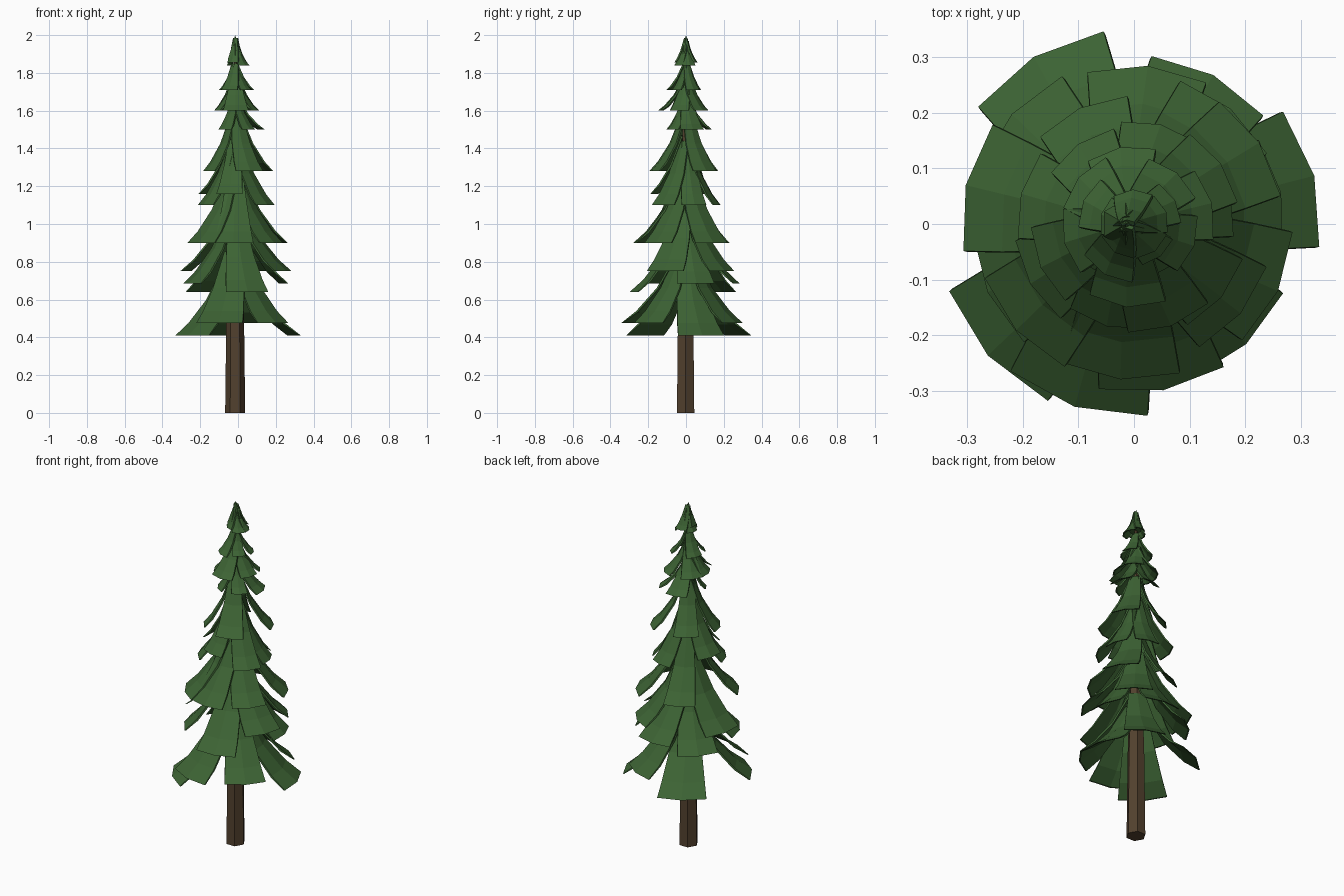
import bpy, bmesh, math
from mathutils import Vector

if "Cube" in bpy.data.objects:
    bpy.data.objects.remove(bpy.data.objects["Cube"])


def material(name, rgb):
    m = bpy.data.materials.new(name)
    m.diffuse_color = (*rgb, 1)
    m.use_nodes = True
    m.node_tree.nodes["Principled BSDF"].inputs["Base Color"].default_value = m.diffuse_color
    return m


green = material("needle green", (0.046, 0.125, 0.034))
brown = material("bark brown", (0.085, 0.052, 0.027))
CX = -0.015  # trunk axis


def finish(bm, name, mat):
    bmesh.ops.recalc_face_normals(bm, faces=bm.faces)
    me = bpy.data.meshes.new(name)
    bm.to_mesh(me)
    bm.free()
    me.materials.append(mat)
    ob = bpy.data.objects.new(name, me)
    bpy.context.collection.objects.link(ob)


# Panel profile: reach fraction, height fraction, width fraction
PROFILE = [(1, 0, 1), (0.76, 0.17, 0.87), (0.44, 0.49, 0.67), (0.12, 1, 0.4)]


def frond(bm, angle, radius, z, h, spread=22, thick=0.010):
    """Drooping panel, three points wide, curving out from the trunk."""
    a = math.radians(angle)
    out = Vector((math.cos(a), math.sin(a), 0))
    across = Vector((-out.y, out.x, 0))
    half = radius * math.sin(math.radians(spread))
    fold = radius * (1 - math.cos(math.radians(spread)))
    grids = []
    for side in (0, 1):
        rows = []
        for fr, fh, fw in PROFILE:
            row = []
            for k in (-1, 0, 1):
                inset = side * thick * 0.7
                p = out * (fr * radius - abs(k) * fold * fw - inset) + across * (k * half * fw)
                p.x += CX * (1 - fr)
                p.z = z + fh * h - (inset if fr < 1 else 0)
                row.append(bm.verts.new(p))
            rows.append(row)
        grids.append(rows)
    o, i = grids
    n = len(PROFILE)
    for g in grids:
        for r in range(n - 1):
            for c in range(2):
                bm.faces.new((g[r][c], g[r][c + 1], g[r + 1][c + 1], g[r + 1][c]))
    for r in range(n - 1):
        for c in (0, 2):
            bm.faces.new((o[r][c], o[r + 1][c], i[r + 1][c], i[r][c]))
    for c in range(2):
        for r in (0, n - 1):
            bm.faces.new((o[r][c], o[r][c + 1], i[r][c + 1], i[r][c]))


# Trunk: tapered hexagon with a corner towards +x
bm = bmesh.new()
rings = []
for z, r in ((0, 0.053), (0.5, 0.047), (1.88, 0.008)):
    rings.append([bm.verts.new((CX + r * math.cos(k * math.pi / 3),
                                -0.002 + r * math.sin(k * math.pi / 3), z)) for k in range(6)])
for lo, hi in zip(rings, rings[1:]):
    for k in range(6):
        bm.faces.new((lo[k], lo[(k + 1) % 6], hi[(k + 1) % 6], hi[k]))
bm.faces.new(rings[0])
bm.faces.new(rings[-1])
finish(bm, "trunk", brown)

# Foliage tiers: height of tip, panel height, half angle, [(direction, reach)]
tiers = [
    (0.41, 0.38, 22, [(15, 0.335), (121, 0.35), (222, 0.353)]),
    (0.475, 0.38, 22, [(62, 0.303), (252, 0.345), (313, 0.295)]),
    (0.64, 0.38, 22, [(280, 0.303), (138, 0.295)]),
    (0.685, 0.38, 22, [(12, 0.27), (85, 0.285), (205, 0.29)]),
    (0.75, 0.36, 22, [(335, 0.285), (167, 0.31), (50, 0.27)]),
    (0.90, 0.36, 22, [(265, 0.28), (33, 0.268), (222, 0.285), (115, 0.23), (320, 0.25)]),
    (1.10, 0.34, 22, [(320, 0.205), (210, 0.215), (75, 0.185), (15, 0.18)]),
    (1.16, 0.31, 22, [(165, 0.21), (255, 0.19)]),
    (1.28, 0.30, 23, [(290, 0.195), (35, 0.19), (125, 0.175), (205, 0.185)]),
    (1.50, 0.17, 26, [(15, 0.145), (100, 0.14), (225, 0.11), (310, 0.10)]),
    (1.60, 0.17, 27, [(50, 0.12), (140, 0.13), (195, 0.13), (265, 0.15), (340, 0.115)]),
    (1.71, 0.14, 28, [(30, 0.085), (155, 0.10), (240, 0.105), (310, 0.075)]),
]
bm = bmesh.new()
for z, h, spread, items in tiers:
    for angle, reach in items:
        frond(bm, angle, reach, z, h, spread)
finish(bm, "foliage", green)

# Pointed top tuft
bm = bmesh.new()
for k in range(5):
    frond(bm, 20 + 72 * k, 0.062, 1.84 + 0.015 * (k % 2), 0.13, 34)
tip = bmesh.ops.create_cone(bm, cap_ends=True, segments=6, radius1=0.045, radius2=0, depth=0.13)
bmesh.ops.translate(bm, verts=tip["verts"], vec=(CX, 0, 1.935))
finish(bm, "top_tuft", green)
